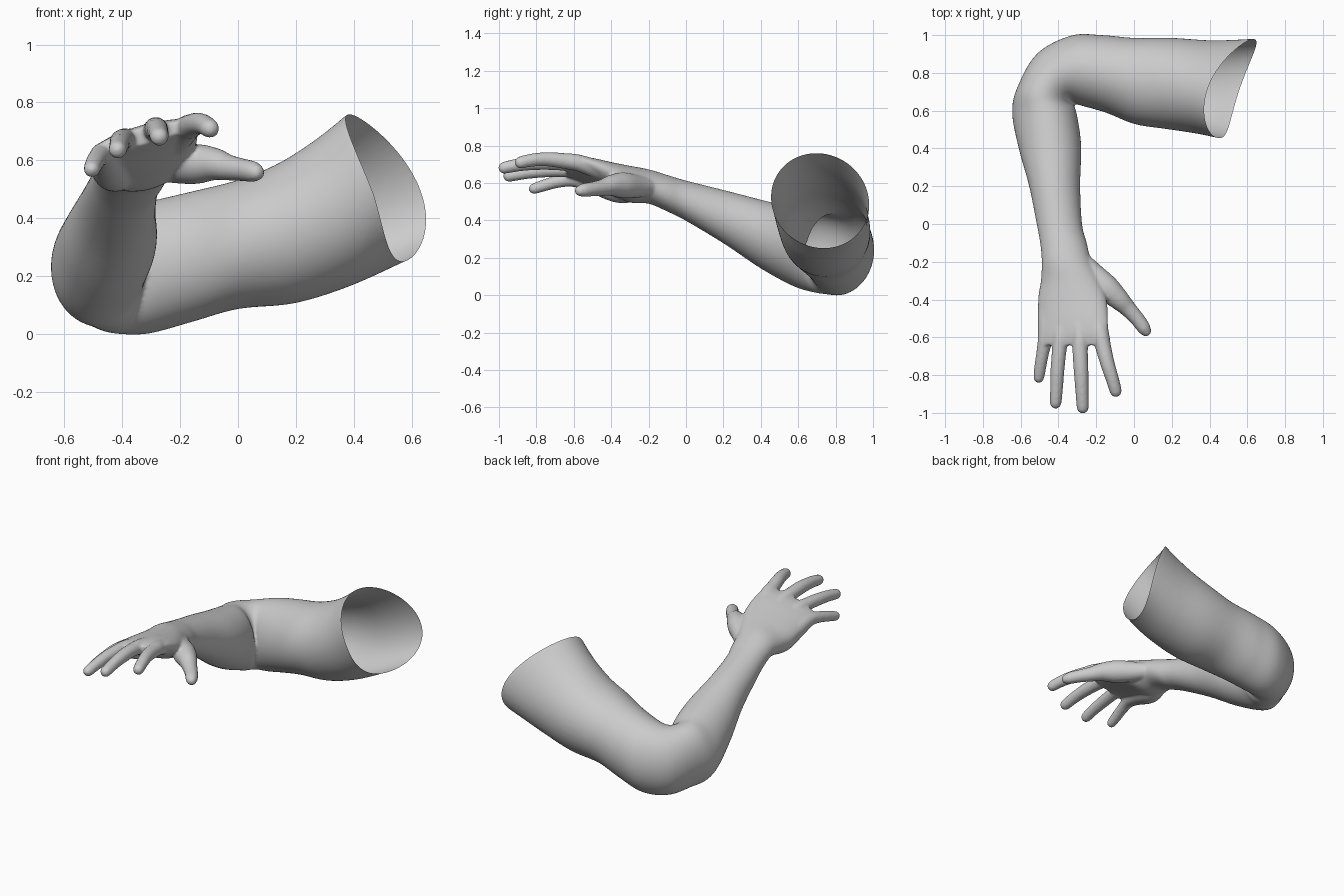
import bpy, bmesh, math
from mathutils import Vector

if "Cube" in bpy.data.objects:
    bpy.data.objects.remove(bpy.data.objects["Cube"])

SIDES = 64


def spline(rows, steps):
    """Catmull-Rom through rows of numbers."""
    out = []
    for i in range(len(rows) - 1):
        p0, p1 = rows[max(i - 1, 0)], rows[i]
        p2, p3 = rows[i + 1], rows[min(i + 2, len(rows) - 1)]
        for s in range(steps):
            t = s / steps
            out.append([0.5 * (2 * b + (c - a) * t + (2 * a - 5 * b + 4 * c - d) * t ** 2
                               + (3 * b - a - 3 * c + d) * t ** 3)
                        for a, b, c, d in zip(p0, p1, p2, p3)])
    out.append(list(rows[-1]))
    return out


def ring(c, u, v):
    return [c + u * math.cos(a) + v * math.sin(a)
            for a in (2 * math.pi * k / SIDES for k in range(SIDES))]


def skin(bm, rings):
    """Closed tube through the rings."""
    vs = [[bm.verts.new(p) for p in r] for r in rings]
    faces = [bm.faces.new(vs[0]), bm.faces.new(vs[-1])]
    for r, q in zip(vs, vs[1:]):
        for k in range(SIDES):
            j = (k + 1) % SIDES
            faces.append(bm.faces.new((r[k], r[j], q[j], q[k])))
    bmesh.ops.recalc_face_normals(bm, faces=faces)


def section(row):
    """Inner xy, outer xy, low z, high z, side tilt, lean -> centre and half axes."""
    ax, ay, bx, by, lo, hi, tilt, lean = row
    return (Vector(((ax + bx) / 2, (ay + by) / 2, (lo + hi) / 2)),
            Vector(((ax - bx) / 2, (ay - by) / 2, tilt)),
            Vector((lean, 0, (hi - lo) / 2)))


def finger(bm, pts):
    """Round-tipped tube through x, y, z, radius points; last point is the tip."""
    rows = spline(pts, 6)
    P = [Vector(r[:3]) for r in rows]
    R = [r[3] + .003 for r in rows]
    end = (P[-1] - P[-2]).normalized()
    tip, rt = P[-1] - end * R[-1], R[-1]
    keep = [i for i in range(len(P)) if (tip - P[i]).dot(end) > 0.004]
    stations = [(P[i], (P[min(i + 1, len(P) - 1)] - P[max(i - 1, 0)]).normalized(), R[i])
                for i in keep]
    for k in range(6):
        a = k * math.pi / 2 / 5.4
        stations.append((tip + end * rt * math.sin(a), end, rt * math.cos(a)))
    rings = []
    for c, t, r in stations:
        u = t.cross(Vector((0, 0, 1))).normalized()
        rings.append(ring(c, u * r, u.cross(t) * r))
    skin(bm, rings)


# Upper arm, elbow bend and forearm sections
upper = [(.385, .455, .565, .98, .25, .757, .02, -.085),
         (.29, .48, .36, .972, .165, .665, .01, -.06),
         (.15, .505, .18, .985, .105, .585, 0, -.03),
         (0, .53, 0, .985, .085, .53, 0, 0),
         (-.15, .59, -.17, 1.0, .04, .49, 0, 0),
         (-.29, .63, -.33, .998, 0, .455, 0, 0)]
fore = [(-.325, .645, -.51, .905, 0, .43, 0, 0),
        (-.325, .635, -.615, .73, .015, .44, -.02, 0),
        (-.305, .59, -.645, .59, .04, .46, .02, 0),
        (-.28, .42, -.61, .40, .135, .505, .01, 0),
        (-.285, .2, -.555, .2, .275, .56, 0, 0),
        (-.275, 0, -.515, 0, .395, .61, 0, 0)]
# Wrist and palm sections
palm = [(-.25, -.1, -.497, -.1, .445, .64, 0, 0),
        (-.225, -.2, -.488, -.2, .487, .67, .005, 0),
        (-.175, -.3, -.493, -.3, .495, .687, .02, 0),
        (-.145, -.4, -.507, -.4, .54, .702, .035, 0),
        (-.137, -.5, -.505, -.5, .59, .717, .045, 0),
        (-.14, -.58, -.497, -.58, .628, .722, .045, 0),
        (-.16, -.64, -.487, -.64, .65, .712, .04, 0)]

# Fingers and thumb paths
digits = [
    [(-.31, -.15, .575, .035), (-.23, -.25, .578, .055), (-.15, -.335, .585, .066),
     (-.085, -.395, .585, .054), (-.035, -.445, .573, .042), (.015, -.50, .565, .036),
     (.045, -.54, .56, .034), (.078, -.59, .552, .027)],
    [(-.24, -.38, .635, .05), (-.183, -.56, .70, .043), (-.163, -.65, .715, .039),
     (-.14, -.74, .724, .035), (-.115, -.82, .72, .032), (-.088, -.915, .70, .029)],
    [(-.30, -.38, .635, .05), (-.285, -.57, .692, .042), (-.285, -.67, .705, .038),
     (-.28, -.78, .706, .036), (-.275, -.89, .695, .032), (-.27, -1.003, .672, .029)],
    [(-.36, -.38, .61, .05), (-.385, -.57, .66, .041), (-.395, -.66, .668, .036),
     (-.405, -.77, .663, .034), (-.41, -.87, .65, .031), (-.417, -.977, .628, .028)],
    [(-.40, -.25, .565, .06), (-.43, -.36, .563, .069), (-.455, -.50, .60, .052),
     (-.468, -.60, .617, .038), (-.483, -.68, .606, .031), (-.495, -.75, .587, .029),
     (-.508, -.84, .558, .025)]]

c0, u0, v0 = section(upper[0])
out = u0.cross(v0).normalized()
if out.x < 0:
    out.negate()

solid = bmesh.new()
rings = [ring(*section(r)) for r in spline(upper + fore + palm, 6)]
skin(solid, [[p + out * .04 for p in rings[0]]] + rings)
for d in digits:
    finger(solid, d)

mesh = bpy.data.meshes.new("arm")
solid.to_mesh(mesh)
solid.free()
arm = bpy.data.objects.new("arm", mesh)
bpy.context.collection.objects.link(arm)

# Fuse the parts into one skin
fuse = arm.modifiers.new("fuse", 'REMESH')
fuse.mode = 'VOXEL'
fuse.voxel_size = .008
soft = arm.modifiers.new("soften", 'SMOOTH')
soft.factor = .5
soft.iterations = 8
dep = bpy.context.evaluated_depsgraph_get()
dep.update()
fused = bpy.data.meshes.new_from_object(arm.evaluated_get(dep))
arm.modifiers.clear()

# Cut the shoulder end open (not the hand) and sweep the rim's two sides outward
bm = bmesh.new()
bm.from_mesh(fused)
faces = [f for f in bm.faces if f.calc_center_median().y > .2]
edges = list({e for f in faces for e in f.edges})
verts = list({v for f in faces for v in f.verts})
bmesh.ops.bisect_plane(bm, geom=verts + edges + faces,
                       plane_co=c0, plane_no=out, clear_outer=True)
low = min(v.co.z for v in bm.verts)
for v in bm.verts:
    v.co.z -= low
    if v.co.y > .3:
        v.co.x += min(max((v.co.x - .1) / .3, 0), 1) * (v.co.y - c0.y) ** 2
for f in bm.faces:
    f.smooth = True
bm.to_mesh(fused)
bm.free()
arm.data = fused
